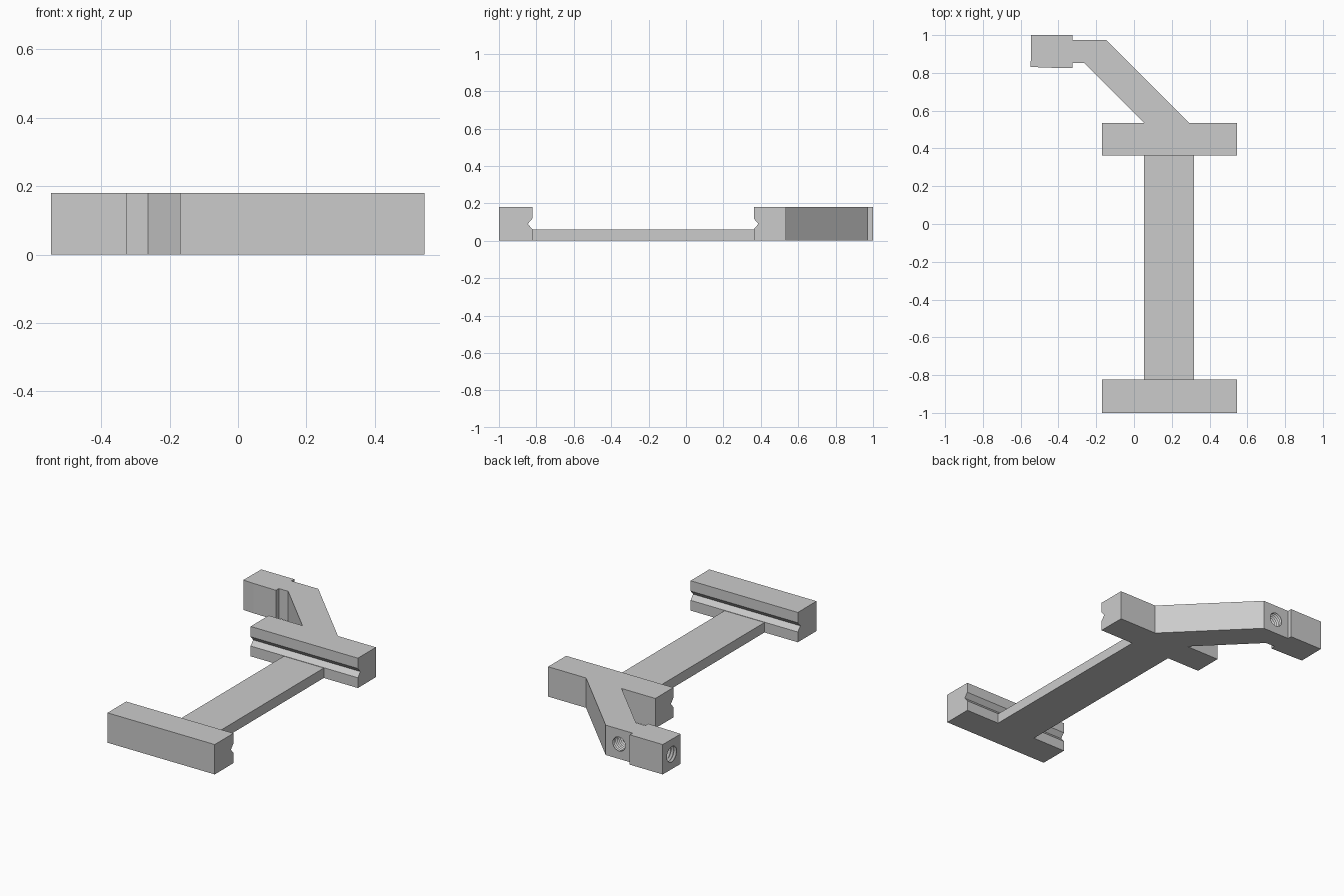
import bpy, bmesh, math
from mathutils import Matrix, Vector

cube = bpy.data.objects.get("Cube")
if cube:
    bpy.data.objects.remove(cube, do_unlink=True)

grey = bpy.data.materials.new("plain grey")
grey.use_nodes = True
grey.diffuse_color = (0.6, 0.6, 0.6, 1)
grey.node_tree.nodes["Principled BSDF"].inputs["Base Color"].default_value = (0.6, 0.6, 0.6, 1)

H = 0.18            # full height
X0, X1 = -0.17, 0.545  # jaw ends


def make_object(name, bm):
    bmesh.ops.recalc_face_normals(bm, faces=bm.faces)
    mesh = bpy.data.meshes.new(name)
    bm.to_mesh(mesh)
    bm.free()
    mesh.materials.append(grey)
    obj = bpy.data.objects.new(name, mesh)
    bpy.context.collection.objects.link(obj)
    return obj


def prism(name, points, offset):
    """Extrude a flat outline along an offset."""
    bm = bmesh.new()
    face = bm.faces.new([bm.verts.new(p) for p in points])
    out = bmesh.ops.extrude_face_region(bm, geom=[face])
    verts = [g for g in out["geom"] if isinstance(g, bmesh.types.BMVert)]
    bmesh.ops.translate(bm, verts=verts, vec=offset)
    return make_object(name, bm)


def plan(name, outline, height):
    return prism(name, [(x, y, 0) for x, y in outline], (0, 0, height))


def jaw(name, outer, inner):
    """Block with a V groove along its inner face."""
    inward = math.copysign(0.024, outer - inner)
    profile = [(outer, 0), (inner, 0), (inner, 0.062), (inner + inward, H / 2),
               (inner, 0.118), (inner, H), (outer, H)]
    return prism(name, [(X0, y, z) for y, z in profile], (X1 - X0, 0, 0))


def thread_cutter(name, mouth, direction, depth, radius, turns=6, sides=24):
    """Ridged bore cutter pointing into the part."""
    bm = bmesh.new()
    rot = Vector(direction).to_track_quat('Z', 'Y').to_matrix().to_4x4()
    place = Matrix.Translation(mouth) @ rot
    rings = []
    for k in range(-1, 2 * turns + 1):
        r = radius * (1.0 if k % 2 else 0.8)
        z = depth * k / (2 * turns)
        rings.append([bm.verts.new(place @ Vector((r * math.cos(a), r * math.sin(a), z)))
                      for a in (math.tau * i / sides for i in range(sides))])
    for low, high in zip(rings, rings[1:]):
        for i in range(sides):
            j = (i + 1) % sides
            bm.faces.new((low[i], low[j], high[j], high[i]))
    bm.faces.new(rings[0])
    bm.faces.new(rings[-1])
    return make_object(name, bm)


def combine(target, tool, operation):
    mod = target.modifiers.new(operation.lower(), 'BOOLEAN')
    mod.operation, mod.solver, mod.object = operation, 'EXACT', tool
    bpy.context.view_layer.objects.active = target
    bpy.ops.object.modifier_apply(modifier=mod.name)
    bpy.data.objects.remove(tool, do_unlink=True)


# Jaws and the thin bar between them
frame = jaw("clamp_frame", -1.0, -0.822)
back_jaw = jaw("back_jaw", 0.535, 0.363)
bar = plan("bar", [(0.052, -0.9), (0.318, -0.9), (0.318, 0.45), (0.052, 0.45)], 0.06)

# Slanted arm, rooted inside the back jaw
arm = plan("arm", [(0.105, 0.485), (-0.263, 0.853), (-0.36, 0.853), (-0.36, 0.973),
                   (-0.146, 0.973), (0.342, 0.485)], H)

# Slightly tapered end block
end_block = plan("end_block", [(-0.545, 1.0), (-0.547, 0.832), (-0.477, 0.828),
                               (-0.325, 0.825), (-0.325, 1.0)], H)

for part in (bar, back_jaw, arm, end_block):
    combine(frame, part, 'UNION')

# Threaded holes in the arm end and in the block end
combine(frame, thread_cutter("arm_hole", (-0.235, 0.973, H / 2), (0, -1, 0), 0.09, 0.052),
        'DIFFERENCE')
combine(frame, thread_cutter("block_hole", (-0.547, 0.915, H / 2), (1, 0, 0), 0.17, 0.056, 9),
        'DIFFERENCE')
